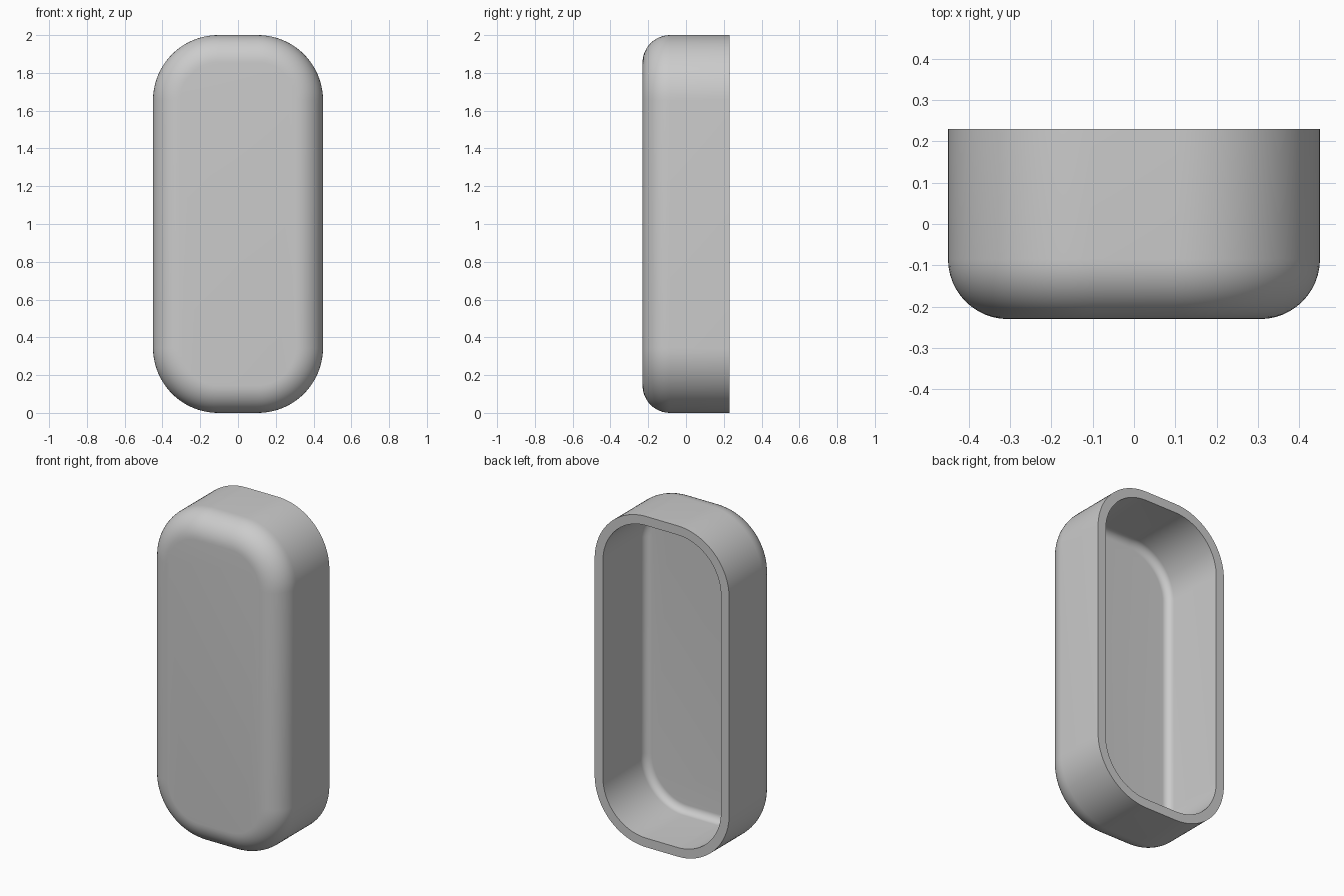
import bpy, bmesh, math

if "Cube" in bpy.data.objects:
    bpy.data.objects.remove(bpy.data.objects["Cube"])

HALF_W, HALF_H, CORNER = 0.45, 1.0, 0.345
FRONT, BACK = -0.23, 0.23
WALL, OUT_R, IN_R = 0.055, 0.145, 0.045
CORNER_SEG, FILLET_SEG = 20, 12


def fillet(inset, y, r):
    """Quarter-round from the side wall to a front panel at depth y."""
    steps = [math.pi / 2 * i / FILLET_SEG for i in range(FILLET_SEG + 1)]
    return [(inset + r * (1 - math.cos(a)), y + r * (1 - math.sin(a))) for a in steps]


def ring(bm, inset, y):
    """Rounded-rectangle loop, inset from the outer outline."""
    r = CORNER - inset
    cx, cz = HALF_W - CORNER, HALF_H - CORNER
    verts = []
    for q, (sx, sz) in enumerate([(1, 1), (-1, 1), (-1, -1), (1, -1)]):
        for i in range(CORNER_SEG + 1):
            a = math.pi / 2 * (q + i / CORNER_SEG)
            verts.append(bm.verts.new((sx * cx + r * math.cos(a), y,
                                       HALF_H + sz * cz + r * math.sin(a))))
    return verts


# Section: outer front panel -> rounded edge -> rim -> inner wall -> inner panel
outer = fillet(0, FRONT, OUT_R)[::-1] + [(0, BACK)]
inner = [(WALL, BACK)] + fillet(WALL, FRONT + WALL, IN_R)

bm = bmesh.new()
rings = [ring(bm, inset, y) for inset, y in outer + inner]
for a, b in zip(rings, rings[1:]):
    for i in range(len(a)):
        j = (i + 1) % len(a)
        bm.faces.new((a[i], a[j], b[j], b[i]))
bm.faces.new(rings[0])
bm.faces.new(rings[-1])
bmesh.ops.recalc_face_normals(bm, faces=bm.faces)

mesh = bpy.data.meshes.new("rounded_shell")
bm.to_mesh(mesh)
bm.free()
shell = bpy.data.objects.new("rounded_shell", mesh)
bpy.context.collection.objects.link(shell)

# Smooth curves, crisp rim
bpy.context.view_layer.objects.active = shell
shell.select_set(True)
bpy.ops.object.shade_smooth_by_angle(angle=math.radians(30))
